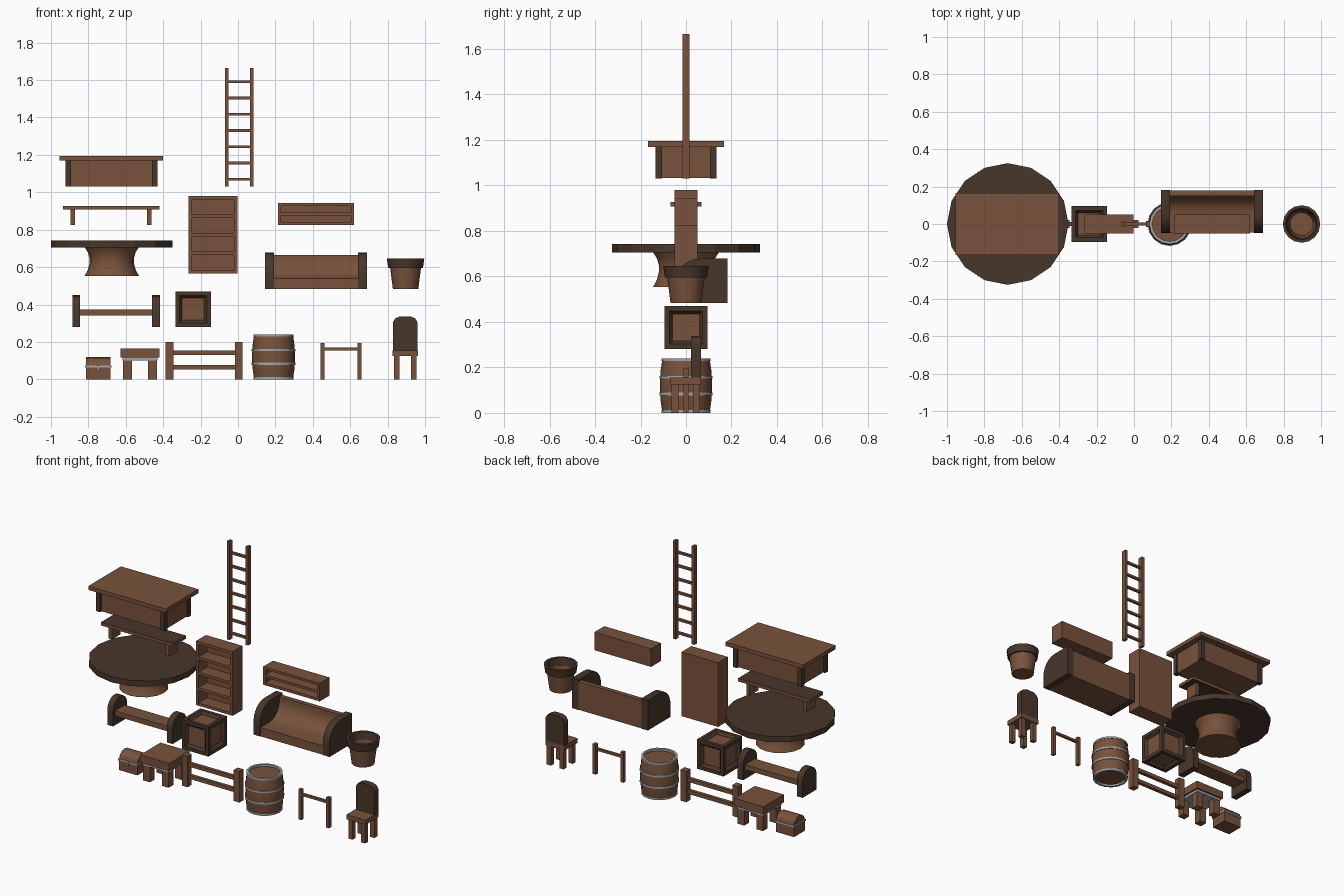
import bpy, bmesh
from math import pi, sin, cos

if "Cube" in bpy.data.objects:
    bpy.data.objects.remove(bpy.data.objects["Cube"])


def material(name, rgb):
    m = bpy.data.materials.new(name)
    m.diffuse_color = (*rgb, 1)
    m.use_nodes = True
    m.node_tree.nodes["Principled BSDF"].inputs["Base Color"].default_value = m.diffuse_color
    return m


WOOD = material("wood", (0.19, 0.085, 0.045))
DARK = material("dark_wood", (0.065, 0.037, 0.023))
STEEL = material("steel", (0.36, 0.38, 0.40))


def finish(name, bm, mats, smooth=False):
    bmesh.ops.recalc_face_normals(bm, faces=bm.faces)
    me = bpy.data.meshes.new(name)
    bm.to_mesh(me)
    bm.free()
    for m in mats:
        me.materials.append(m)
    ob = bpy.data.objects.new(name, me)
    bpy.context.collection.objects.link(ob)
    if smooth:
        bpy.ops.object.select_all(action='DESELECT')
        ob.select_set(True)
        bpy.context.view_layer.objects.active = ob
        bpy.ops.object.shade_smooth_by_angle(angle=pi / 5)
    return ob


def prism(name, pts, axis, a, b, mat=WOOD, smooth=False):
    """Extrude a closed outline along x (points y,z) or y (points x,z)."""
    bm = bmesh.new()
    place = (lambda p, t: (t, p[0], p[1])) if axis == 'x' else (lambda p, t: (p[0], t, p[1]))
    rings = [[bm.verts.new(place(p, t)) for p in pts] for t in (a, b)]
    n = len(pts)
    for i in range(n):
        j = (i + 1) % n
        bm.faces.new((rings[0][i], rings[0][j], rings[1][j], rings[1][i]))
    for r in rings:
        bm.faces.new(r)
    return finish(name, bm, [mat], smooth)


def box(name, x0, x1, y0, y1, z0, z1, mat=WOOD):
    return prism(name, [(x0, z0), (x1, z0), (x1, z1), (x0, z1)], 'y', y0, y1, mat)


def lathe(name, cx, prof, mat, closed=False, n=16, smooth=True):
    bm = bmesh.new()
    rings = [[bm.verts.new((cx + r * cos(2 * pi * i / n), r * sin(2 * pi * i / n), z))
              for i in range(n)] for r, z in prof]
    for k in range(len(rings) - (not closed)):
        a, b = rings[k], rings[(k + 1) % len(rings)]
        for i in range(n):
            j = (i + 1) % n
            bm.faces.new((a[i], a[j], b[j], b[i]))
    if not closed:
        bm.faces.new(rings[0])
        bm.faces.new(rings[-1])
    return finish(name, bm, [mat], smooth)


def arc(cy, cz, ry, rz, a0, a1, n):
    return [(cy + ry * cos(a0 + (a1 - a0) * i / n), cz + rz * sin(a0 + (a1 - a0) * i / n))
            for i in range(n + 1)]


def legs(name, x0, x1, y0, y1, z0, z1, w, mat=WOOD):
    for x in (x0, x1 - w):
        for y in (y0, y1 - w):
            box(name, x, x + w, y, y + w, z0, z1, mat)


def bookcase(name, x0, x1, z0, z1, y, t, count):
    box(name + "_back", x0, x1, y - 0.012, y, z0, z1)
    for x in (x0, x1 - t):
        box(name + "_side", x, x + t, -y, y - 0.012, z0, z1)
    step = (z1 - z0 - t) / count
    for i in range(count + 1):
        box(name + "_shelf", x0 + t, x1 - t, -y, y - 0.012, z0 + i * step, z0 + i * step + t)


# Round table
lathe("round_table_top", -0.675, [(0.325, 0.706), (0.325, 0.742)], DARK, smooth=False)
lathe("round_table_pedestal", -0.675,
      [(0.145, 0.553), (0.128, 0.585), (0.119, 0.62), (0.119, 0.65), (0.128, 0.68), (0.145, 0.706)], WOOD)

# Counter desk
box("desk_top", -0.955, -0.4, -0.167, 0.167, 1.17, 1.195)
box("desk_body", -0.91, -0.44, -0.123, 0.123, 1.032, 1.17)
legs("desk_post", -0.922, -0.43, -0.135, 0.135, 1.03, 1.17, 0.03, DARK)

# Plain bench
bench = box("bench_top", -0.935, -0.42, -0.068, 0.068, 0.908, 0.928)
bench.data.materials.append(DARK)
for f in bench.data.polygons:
    if abs(f.normal.z) > 0.5:
        f.material_index = 1
for x in (-0.895, -0.487):
    box("bench_leg", x, x + 0.024, -0.045, 0.045, 0.825, 0.908)

# Bookcase and low wall shelf
bookcase("bookcase", -0.265, -0.003, 0.565, 0.98, 0.05, 0.018, 4)
bookcase("low_shelf", 0.215, 0.62, 0.825, 0.942, 0.05, 0.016, 2)

# Ladder
for x in (-0.07, 0.063):
    box("ladder_rail", x, x + 0.02, -0.015, 0.015, 1.03, 1.665)
for i in range(7):
    z = 1.07 + i * 0.0868
    box("ladder_rung", -0.05, 0.063, -0.008, 0.008, z - 0.007, z + 0.007)

# Sofa: hollow-curved seat between rounded arms
prism("sofa_seat", [(-0.045, 0.483), (0.18, 0.483), (0.18, 0.665), (0.15, 0.665)]
      + arc(0.05, 0.645, 0.1, 0.105, 0, -pi / 2, 6) + [(-0.045, 0.54)], 'x', 0.19, 0.645, WOOD, True)
for x in (0.145, 0.642):
    prism("sofa_arm", [(0.183, 0.483), (0.183, 0.678)] + arc(0.06, 0.57, 0.108, 0.108, pi / 2, pi, 6)
          + [(-0.048, 0.483)], 'x', x, x + 0.047, DARK, True)

# Plant pot
lathe("pot_body", 0.896, [(0.068, 0.483), (0.083, 0.6), (0.075, 0.6), (0.062, 0.51)], WOOD)
lathe("pot_rim", 0.896, [(0.075, 0.596), (0.093, 0.596), (0.1, 0.645), (0.084, 0.645)], DARK, True)

# Bench with arched ends
box("arched_bench_seat", -0.85, -0.455, -0.05, 0.05, 0.34, 0.373)
for x in (-0.885, -0.459):
    prism("arched_bench_end", [(-0.072, 0.28)] + [(0.072, 0.28)]
          + arc(0, 0.378, 0.072, 0.072, 0, pi, 8), 'x', x, x + 0.041, DARK, True)

# Crate with sunken panels
bm = bmesh.new()
bmesh.ops.create_cube(bm, size=0.19)
bmesh.ops.translate(bm, verts=bm.verts, vec=(-0.24, 0, 0.375))
panels = bm.faces[:]
bmesh.ops.inset_individual(bm, faces=panels, thickness=0.022, use_even_offset=True)
bmesh.ops.inset_individual(bm, faces=panels, thickness=0.014, depth=-0.018, use_even_offset=True)
for f in panels:
    f.material_index = 1
finish("crate", bm, [DARK, WOOD])

# Chest with rounded lid
box("chest_body", -0.812, -0.682, -0.055, 0.055, 0, 0.066)
prism("chest_lid", arc(0, 0.074, 0.055, 0.045, 0, pi, 6), 'x', -0.812, -0.682)
box("chest_band", -0.817, -0.677, -0.06, 0.06, 0.064, 0.075, STEEL)
box("chest_latch", -0.753, -0.741, -0.065, -0.055, 0.045, 0.075, STEEL)

# Square stool with metal band
box("stool_top", -0.628, -0.42, -0.104, 0.104, 0.116, 0.166)
box("stool_band", -0.617, -0.431, -0.093, 0.093, 0.1, 0.116, STEEL)
legs("stool_leg", -0.615, -0.433, -0.091, 0.091, 0, 0.1, 0.048)

# Fence section
for x in (-0.388, -0.017):
    box("fence_post", x, x + 0.042, -0.021, 0.021, 0, 0.2)
for z in (0.052, 0.13):
    box("fence_rail", -0.346, -0.017, -0.011, 0.011, z, z + 0.024)

# Barrel with four hoops
lathe("barrel_staves", 0.19,
      [(0.094, 0.012), (0.094, 0.002), (0.104, 0.002), (0.111, 0.05), (0.1145, 0.1), (0.1145, 0.14),
       (0.111, 0.19), (0.104, 0.238), (0.094, 0.238), (0.094, 0.226)], WOOD)
for z, r in ((0, 0.103), (0.077, 0.1125), (0.151, 0.1125), (0.228, 0.103)):
    lathe("barrel_hoop", 0.19, [(r - 0.01, z), (r + 0.005, z), (r + 0.005, z + 0.012), (r - 0.01, z + 0.012)],
          STEEL, True)

# Hitching rail
for x in (0.44, 0.638):
    box("hitch_post", x, x + 0.022, -0.012, 0.012, 0, 0.195)
box("hitch_bar", 0.462, 0.638, -0.008, 0.008, 0.155, 0.17)

# Chair
box("chair_seat", 0.825, 0.962, -0.07, 0.065, 0.125, 0.155)
legs("chair_leg", 0.834, 0.955, -0.063, 0.06, 0, 0.125, 0.03)
prism("chair_back", [(0.828, 0.155), (0.96, 0.155), (0.96, 0.305), (0.947, 0.326), (0.922, 0.337),
                     (0.866, 0.337), (0.841, 0.326), (0.828, 0.305)], 'y', 0.022, 0.065, DARK)
